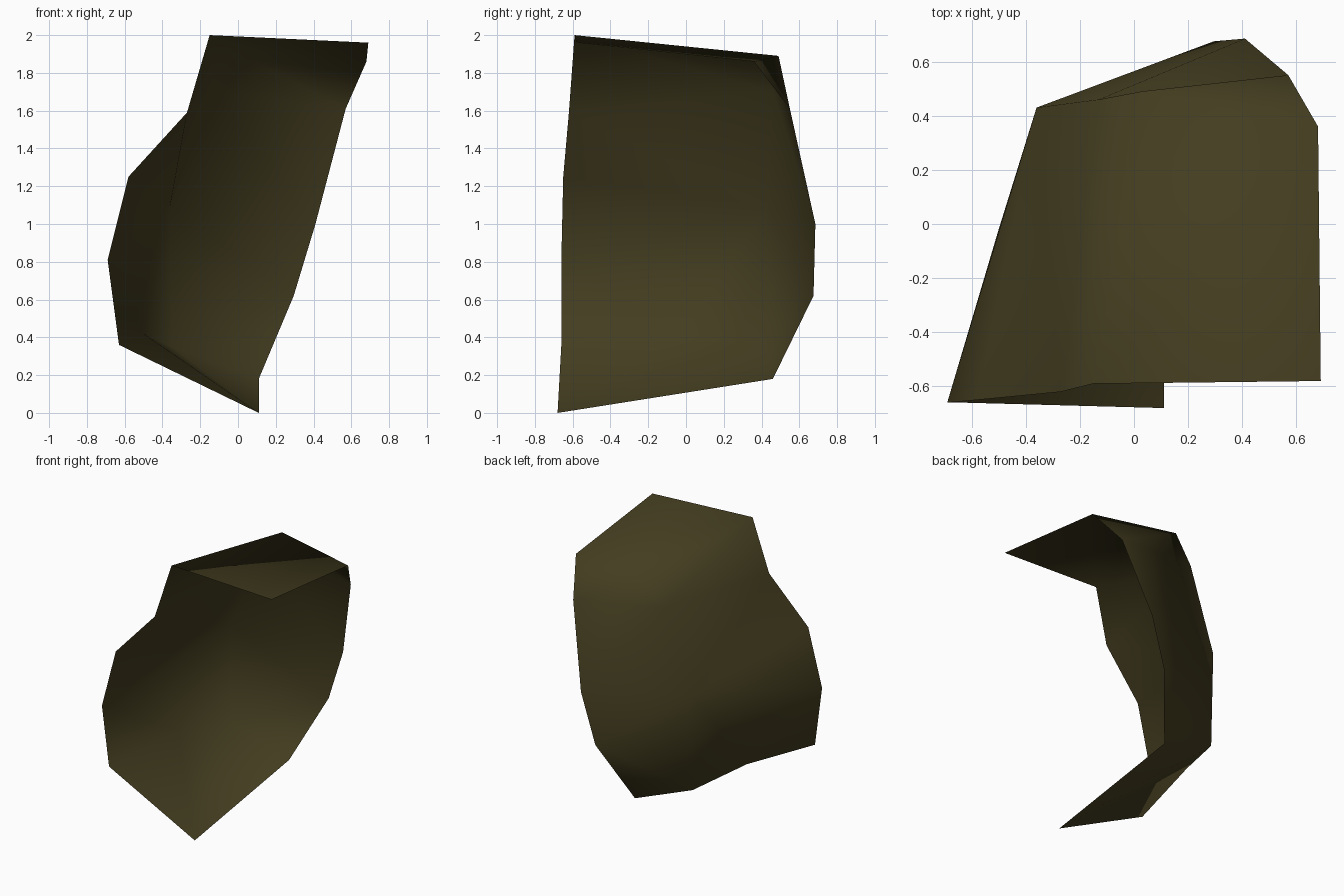
import bpy, bmesh

if "Cube" in bpy.data.objects:
    bpy.data.objects.remove(bpy.data.objects["Cube"])

# Rows of the curved shell, top to bottom: left rim, back ridge, right rim
ROWS = [
    [(-0.15, -0.59, 2.00), (0.03, 0.49, 1.89), (0.68, 0.36, 1.86)],
    [(-0.27, -0.62, 1.59), (-0.13, 0.46, 1.70), (0.57, 0.55, 1.61)],
    [(-0.58, -0.65, 1.25), (-0.36, 0.43, 1.09), (0.41, 0.685, 1.00)],
]
LEFT_LOW = [(-0.69, -0.66, 0.81), (-0.63, -0.66, 0.36)]
RIDGE_LOW = [(-0.50, -0.02, 0.42), (-0.35, 0.42, 0.35)]
RIGHT_LOW = [(0.295, 0.675, 0.62), (0.11, 0.46, 0.18)]
TOP_TIP = (0.69, -0.58, 1.96)
BOTTOM_TIP = (0.11, -0.68, 0.0)

bm = bmesh.new()
rows = [[bm.verts.new(p) for p in row] for row in ROWS]
left_a, left_b = (bm.verts.new(p) for p in LEFT_LOW)
low, heel = (bm.verts.new(p) for p in RIDGE_LOW)
right_a, right_b = (bm.verts.new(p) for p in RIGHT_LOW)
top, tip = bm.verts.new(TOP_TIP), bm.verts.new(BOTTOM_TIP)


def tri(a, b, c):
    bm.faces.new((a, b, c))


def fan(centre, rim):
    for a, b in zip(rim, rim[1:]):
        tri(centre, a, b)


# Upright wall: diagonals run from the left rim down to the right rim
for upper, lower in zip(rows, rows[1:]):
    for s in (0, 1):
        tri(upper[s], upper[s + 1], lower[s + 1])
        tri(upper[s], lower[s + 1], lower[s])

# Lower wall, a fan below the last ridge point
fan(rows[2][1], [rows[2][0], left_a, low, heel, right_a, rows[2][2]])
tri(left_a, left_b, low)
tri(heel, right_b, right_a)

# Top lip and bottom lip, each with a pointed end
fan(rows[0][0], [top, rows[0][2], rows[0][1]])
fan(tip, [left_b, low, heel, right_b])

# Point all normals out of the hollow
bmesh.ops.recalc_face_normals(bm, faces=bm.faces[:])
bm.normal_update()
lip = next(f for f in bm.faces if top in f.verts)
if lip.normal.z < 0:
    bmesh.ops.reverse_faces(bm, faces=bm.faces[:])
for f in bm.faces:
    f.smooth = True

mesh = bpy.data.meshes.new("curved_shell")
bm.to_mesh(mesh)
bm.free()
shell = bpy.data.objects.new("curved_shell", mesh)
bpy.context.collection.objects.link(shell)

# Single dull olive colour
olive = bpy.data.materials.new("dark_olive")
olive.diffuse_color = (0.056, 0.046, 0.014, 1)
olive.use_nodes = True
olive.node_tree.nodes["Principled BSDF"].inputs["Base Color"].default_value = olive.diffuse_color
mesh.materials.append(olive)
